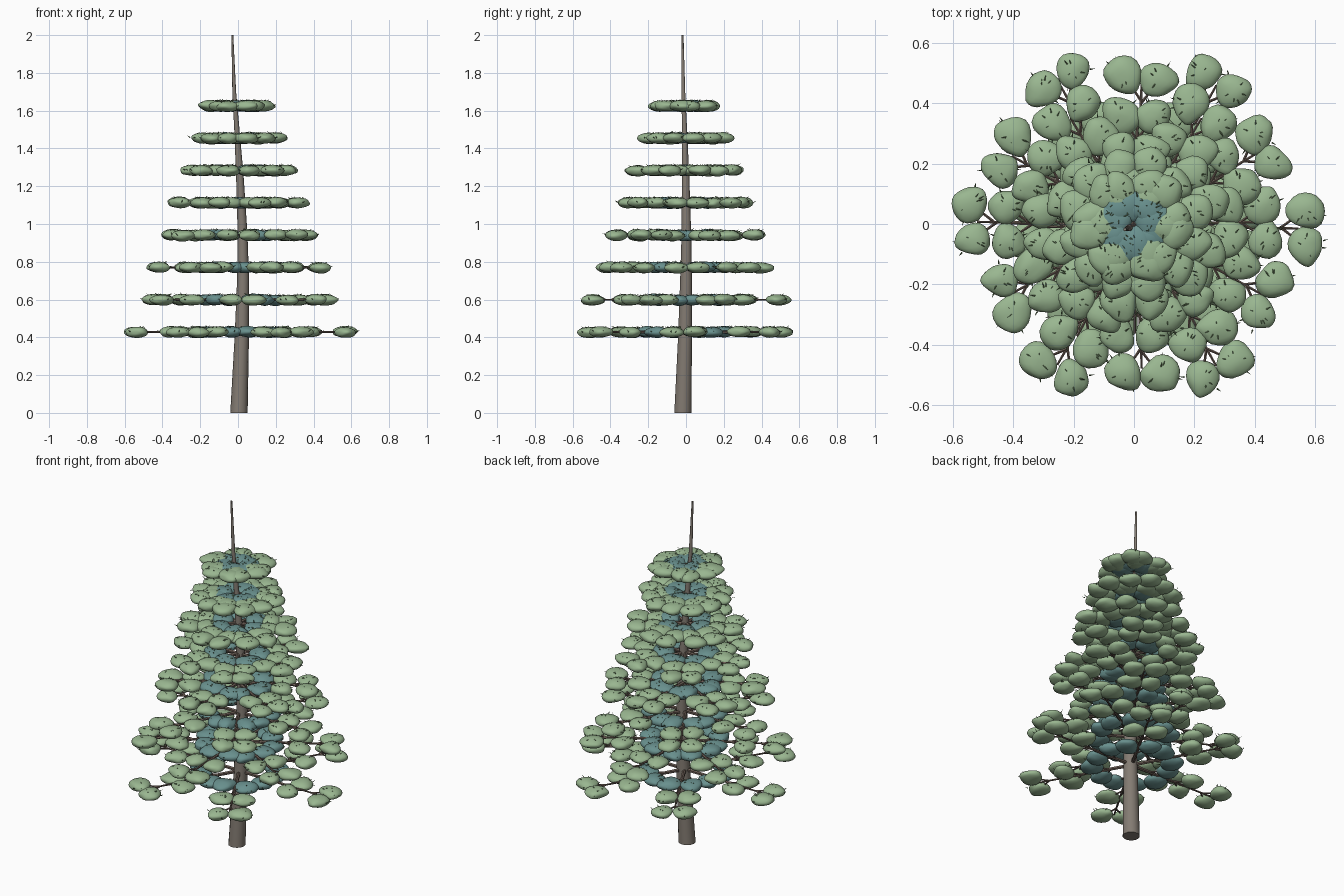
import bpy, bmesh, math, random
from mathutils import Vector, Matrix, noise

random.seed(4)
cube = bpy.data.objects.get("Cube")
if cube:
    bpy.data.objects.remove(cube, do_unlink=True)


def material(name, rgb):
    m = bpy.data.materials.new(name)
    m.use_nodes = True
    m.diffuse_color = (*rgb, 1)
    m.node_tree.nodes["Principled BSDF"].inputs["Base Color"].default_value = (*rgb, 1)
    return m


LEAF = material("leaf green", (0.32, 0.47, 0.28))
INNER = material("inner blue green", (0.14, 0.28, 0.27))
NEEDLE = material("needle green", (0.16, 0.25, 0.12))
BARK = material("trunk bark", (0.23, 0.20, 0.17))
TWIG = material("branch bark", (0.15, 0.11, 0.09))


def finish(bm, name, mat, angle=50):
    mesh = bpy.data.meshes.new(name)
    bm.to_mesh(mesh)
    bm.free()
    obj = bpy.data.objects.new(name, mesh)
    bpy.context.collection.objects.link(obj)
    mesh.materials.append(mat)
    bpy.ops.object.select_all(action='DESELECT')
    obj.select_set(True)
    bpy.context.view_layer.objects.active = obj
    bpy.ops.object.shade_smooth_by_angle(angle=math.radians(angle))
    return obj


def rod(bm, a, b, r1, r2, sides=6):
    """Tapered stick from a to b."""
    d = b - a
    mat = Matrix.Translation((a + b) / 2) @ d.to_track_quat('Z', 'Y').to_matrix().to_4x4()
    bmesh.ops.create_cone(bm, cap_ends=True, segments=sides, radius1=r1, radius2=r2,
                          depth=d.length, matrix=mat)


def puff(bm, centre, size):
    """Flattened, slightly pointed clump of foliage with a dimpled top."""
    verts = bmesh.ops.create_icosphere(bm, subdivisions=3, radius=1)["verts"]
    turn = Matrix.Rotation(random.uniform(0, math.tau), 3, 'Z')
    offset = Vector((random.random(), random.random(), random.random())) * 50
    for v in verts:
        p = v.co.copy()
        bump = 1 + 0.12 * noise.noise(p * 1.3 + offset)
        taper = 1 - 0.22 * p.x
        p = Vector((p.x * size * 1.08, p.y * size * 0.95 * taper, p.z * 0.029)) * bump
        v.co = turn @ p + centre


def needles(bm, centre, size):
    """Small pointed needles sprouting from the top and rim of a clump."""
    for i in range(7):
        a = random.uniform(0, math.tau)
        rim = i > 4
        r = size * (random.uniform(0.85, 1.05) if rim else random.uniform(0.05, 0.6))
        out = Vector((math.cos(a), math.sin(a), 0))
        base = centre + out * r + Vector((0, 0, 0.002 if rim else 0.022))
        tip = base + out * 0.018 + Vector((0, 0, random.uniform(0.002, 0.014)))
        rod(bm, base, tip, 0.003, 0.0, 4)


# Trunk: gently bowed, tapering tube swept through rings (x, y, z, radius)
PATH = [(0.005, -0.017, 0, 0.046), (0.02, -0.005, 0.4, 0.038), (0.027, 0.0, 0.7, 0.032),
        (0.024, 0.002, 0.95, 0.026), (0.01, -0.002, 1.25, 0.020), (-0.006, -0.008, 1.5, 0.014),
        (-0.02, -0.014, 1.7, 0.010), (-0.03, -0.018, 2.0, 0.005)]
SIDES = 14
bm = bmesh.new()
rings = []
for x, y, z, r in PATH:
    rings.append([bm.verts.new((x + r * math.cos(math.tau * i / SIDES),
                                y + r * math.sin(math.tau * i / SIDES), z)) for i in range(SIDES)])
for low, high in zip(rings, rings[1:]):
    for i in range(SIDES):
        j = (i + 1) % SIDES
        bm.faces.new((low[i], low[j], high[j], high[i]))
bm.faces.new(rings[0][::-1])
bm.faces.new(rings[-1])
finish(bm, "trunk", BARK)

# Eight flat tiers, six branches each, alternate tiers turned by half a step
for tier in range(8):
    z = 0.428 + 0.171 * tier
    reach = 0.55 - 0.06 * tier
    spread = 0.06 - 0.0015 * tier
    leaf, inner, spikes, wood = (bmesh.new() for _ in range(4))
    hub = Vector((0.012 - 0.002 * tier, -0.005, z))
    for k in range(6):
        a = math.radians(60 * k + 30 * (tier % 2) + random.uniform(-2, 2))
        out = Vector((math.cos(a), math.sin(a), 0))
        side = Vector((-out.y, out.x, 0))
        rod(wood, hub, hub + out * reach * 0.97, 0.011, 0.004)
        for row, part in enumerate((0.36, 0.66, 1.0)):
            for s in (-1, 1):
                r = reach * part + random.uniform(-0.008, 0.008)
                c = hub + out * r + side * s * spread
                c.z += random.uniform(-0.003, 0.003)
                size = random.uniform(0.056, 0.064)
                puff(inner if row == 0 else leaf, c, size)
                needles(spikes, c, size)
                rod(wood, hub + out * max(r - 0.08, 0), c, 0.005, 0.003, 5)
    finish(leaf, f"tier_{tier + 1}_outer_foliage", LEAF)
    finish(inner, f"tier_{tier + 1}_inner_foliage", INNER)
    finish(spikes, f"tier_{tier + 1}_needles", NEEDLE)
    finish(wood, f"tier_{tier + 1}_branches", TWIG)
